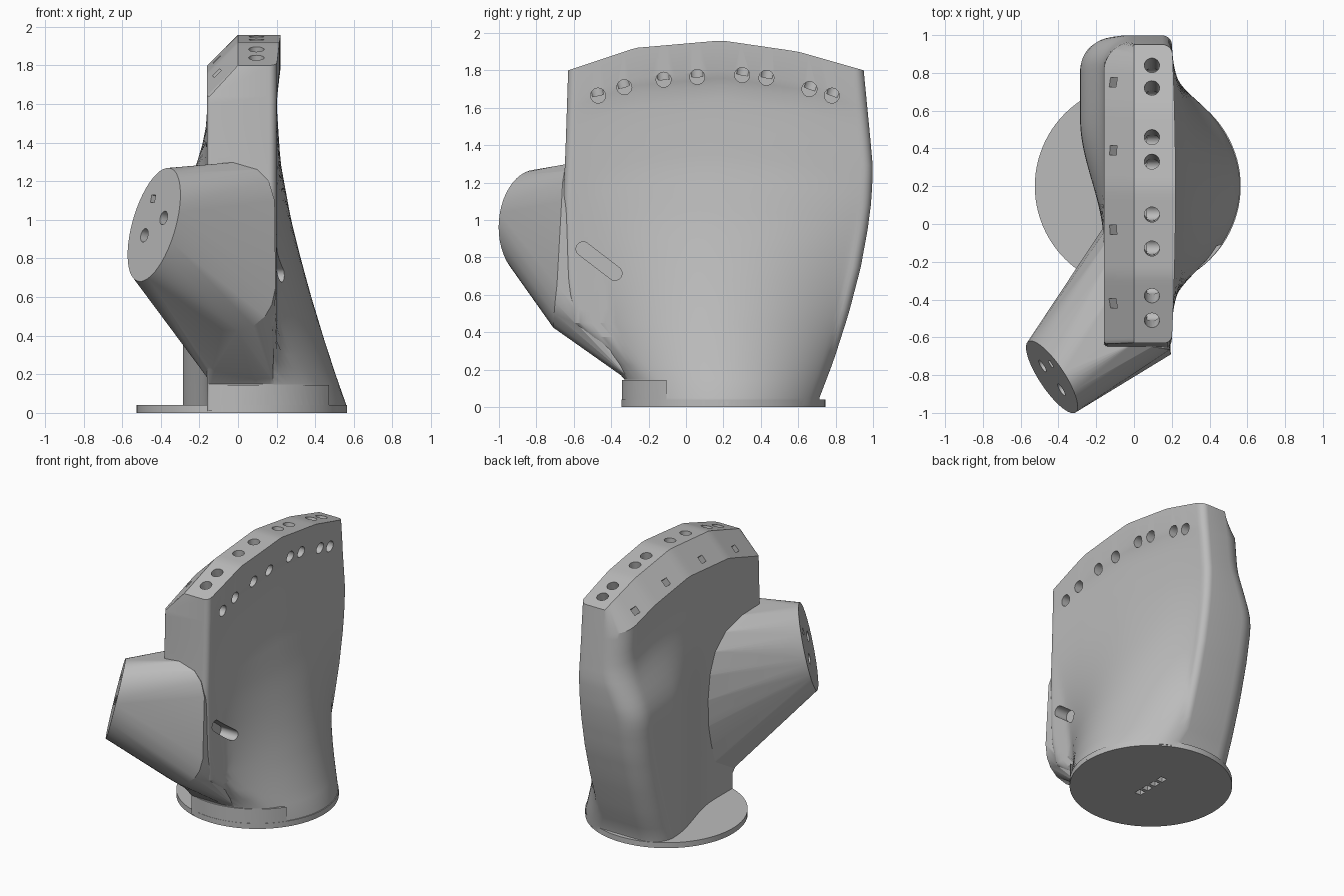
import bpy, bmesh, math
from mathutils import Vector, Matrix

if "Cube" in bpy.data.objects:
    bpy.data.objects.remove(bpy.data.objects["Cube"])

grey = bpy.data.materials.new("plain grey")
grey.use_nodes = True
grey.diffuse_color = (0.5, 0.5, 0.5, 1)
grey.node_tree.nodes["Principled BSDF"].inputs["Base Color"].default_value = (0.5, 0.5, 0.5, 1)


def interp(table, v):
    if v <= table[0][0]:
        return table[0][1]
    for (a, p), (b, q) in zip(table, table[1:]):
        if v <= b:
            return p + (q - p) * (v - a) / (b - a)
    return table[-1][1]


def smooth(a, b, v):
    t = min(1, max(0, (v - a) / (b - a)))
    return t * t * (3 - 2 * t)


def finish(name, bm):
    bmesh.ops.recalc_face_normals(bm, faces=bm.faces)
    mesh = bpy.data.meshes.new(name)
    bm.to_mesh(mesh)
    bm.free()
    mesh.materials.append(grey)
    ob = bpy.data.objects.new(name, mesh)
    bpy.context.collection.objects.link(ob)
    return ob


def hull(name, points):
    bm = bmesh.new()
    for p in points:
        bm.verts.new(p)
    bmesh.ops.convex_hull(bm, input=bm.verts)
    loose = [v for v in bm.verts if not v.link_faces]
    bmesh.ops.delete(bm, geom=loose, context='VERTS')
    return finish(name, bm)


def rod(name, p, q, r, sides=24):
    p, q = Vector(p), Vector(q)
    d = q - p
    m = Matrix.Translation((p + q) / 2) @ d.to_track_quat('Z', 'Y').to_matrix().to_4x4()
    m = m @ Matrix.Rotation(math.pi / 4, 4, 'Z')
    bm = bmesh.new()
    bmesh.ops.create_cone(bm, cap_ends=True, segments=sides, radius1=r, radius2=r,
                          depth=d.length, matrix=m)
    return finish(name, bm)


def boolean(target, other, op):
    mod = target.modifiers.new("boolean", 'BOOLEAN')
    mod.operation, mod.solver, mod.object = op, 'EXACT', other
    bpy.ops.object.select_all(action='DESELECT')
    bpy.context.view_layer.objects.active = target
    target.select_set(True)
    bpy.ops.object.modifier_apply(modifier=mod.name)
    bpy.data.objects.remove(other)


# Side outline and bulge profiles of the palm
TOP = [(-0.63, 1.80), (-0.27, 1.92), (0.19, 1.96), (0.6, 1.9), (0.95, 1.80)]
FRONT = [(0, -0.33), (0.15, -0.33), (0.3, -0.47), (0.45, -0.62), (0.7, -0.645), (1.2, -0.655), (1.96, -0.63)]
BACK = [(0.04, 0.71), (0.25, 0.79), (0.5, 0.87), (0.75, 0.935), (0.95, 0.97), (1.15, 0.99),
        (1.4, 1.0), (1.6, 0.985), (1.96, 0.95)]
WRIST = [(0.03, 0.565), (0.2, 0.505), (0.4, 0.44), (0.6, 0.38), (0.8, 0.325), (1, 0.275), (1.3, 0.22), (1.6, 0.2)]


def corner(e, r):
    return r - math.sqrt(max(0, r * r - (r - e) ** 2)) if e < r else 0


def x_plus(y, z, f, b):
    d = (y - 0.2) / (0.52 + 0.2 * z)
    bulge = max(0, 1 - d * d) ** (0.75 + 0.45 * smooth(0, 0.8, z))
    x = 0.2 + (interp(WRIST, z) - 0.2) * bulge
    x += 0.02 * smooth(1.72, 1.8, z) * max(0, 1 - ((y - 0.18) / 0.8) ** 2)
    return x - corner(y - f, 0.04 + 0.12 * (1 - smooth(0.15, 0.65, z))) - corner(b - y, 0.05)


def x_minus(y, z, f, b):
    x = -0.16 - 0.125 * (1 - smooth(1.0, 1.6, z)) * smooth(-0.1, 0.55, y)
    x += corner(y - f, 0.02) + corner(b - y, 0.16)
    return max(x, 0) if z > 1.9 else x


# Palm: stacked rings, the last one chamfered on one side
levels = [0.01, 0.05] + [0.15 + 0.075 * i for i in range(21)] + [1.72, 1.76, 1.8, 1.96]
N = 56
bm = bmesh.new()
rings = []
for lv in levels:
    f, b = interp(FRONT, lv), interp(BACK, lv)
    ys = [f + (b - f) * (1 - math.cos(math.pi * i / N)) / 2 for i in range(N + 1)]
    loop = [(x_plus(y, lv, f, b), y) for y in ys] + [(x_minus(y, lv, f, b), y) for y in reversed(ys)]
    rings.append([bm.verts.new((x, y, lv + (interp(TOP, y) - 1.96) * smooth(0.8, 1.65, lv)))
                  for x, y in loop])
for lo, hi in zip(rings, rings[1:]):
    for i in range(len(lo)):
        j = (i + 1) % len(lo)
        bm.faces.new((lo[i], lo[j], hi[j], hi[i]))
for ring in (rings[0], rings[-1]):
    for i in range(N):
        bm.faces.new((ring[i], ring[i + 1], ring[2 * N - i], ring[2 * N + 1 - i]))
palm = finish("palm", bm)

# Thumb stub: oval cap blended into the palm
C = Vector((-0.435, -0.81, 0.975))
U, V = Vector((0.088, -0.185, -0.09)), Vector((0.105, -0.05, 0.28))
n = U.cross(V).normalized()
cap = [C + U * math.cos(t * math.pi / 24) + V * math.sin(t * math.pi / 24) for t in range(48)]
root = [(-0.1, -0.6, 1.29), (0, -0.63, 1.3), (0.1, -0.65, 1.26), (0.16, -0.66, 1.2),
        (0.19, -0.665, 1.1), (0.195, -0.69, 0.65), (0.175, -0.7, 0.56), (0.14, -0.705, 0.5),
        (0.08, -0.71, 0.45), (0, -0.71, 0.425), (-0.08, -0.69, 0.43), (-0.15, -0.32, 0.17),
        (0.1, -0.32, 0.15), (0.18, -0.32, 0.17), (-0.15, -0.1, 0.3), (-0.15, -0.05, 0.45),
        (-0.15, -0.01, 0.6), (-0.15, 0, 0.8), (-0.15, -0.03, 0.98), (-0.15, -0.1, 1.13),
        (-0.15, -0.22, 1.23), (-0.14, -0.4, 1.28), (0.1, -0.2, 0.7)]
boolean(palm, hull("thumb_stub", cap + [Vector(p) for p in root]), 'UNION')

# Wrist disc and the raised collar at its front
boolean(palm, rod("wrist_disc", (0.02, 0.2, 0), (0.02, 0.2, 0.04), 0.545, 96), 'UNION')
arc = [math.radians(a) for a in range(-106, -30, 4)]
collar = [(0.02 + 0.543 * math.cos(a), 0.2 + 0.543 * math.sin(a), z) for a in arc for z in (0.02, 0.145)]
boolean(palm, hull("wrist_collar", collar), 'UNION')

# Finger cord channels: in through the top, out through the side
top_y = [-0.51, -0.38, -0.13, 0.05, 0.33, 0.46, 0.72, 0.84]
side = [(-0.47, 1.665), (-0.33, 1.71), (-0.12, 1.75), (0.06, 1.765),
        (0.30, 1.775), (0.43, 1.76), (0.66, 1.70), (0.78, 1.665)]
for ty, (sy, sz) in zip(top_y, side):
    z = interp(TOP, ty)
    d = Vector((0, ty - sy, z - sz))
    entry = Vector((0.095, ty, z))
    boolean(palm, rod("top_hole", entry + d * 0.5, (0.095, sy, sz), 0.04), 'DIFFERENCE')
    boolean(palm, rod("side_hole", (0.07, sy, sz), (0.35, sy, sz), 0.04), 'DIFFERENCE')

# Square pits along the chamfer
for y in (-0.42, -0.03, 0.39, 0.75):
    p = Vector((-0.11, y, interp(TOP, y) - 0.11))
    d = Vector((-0.08, 0, 0.08))
    boolean(palm, rod("pit", p + d, p - d, 0.036, 4), 'DIFFERENCE')

# Thumb cap holes
for x, z, r, sides in ((-0.385, 1.01, 0.036, 24), (-0.485, 0.92, 0.036, 24), (-0.44, 1.11, 0.028, 4)):
    p = Vector((x, C.y - (n.x * (x - C.x) + n.z * (z - C.z)) / n.y, z))
    boolean(palm, rod("cap_hole", p + n * 0.2, p - n * 0.2, r, sides), 'DIFFERENCE')

# Thumb cord slot on the side
slot = [(x, y + 0.038 * math.cos(a * math.pi / 10), z + 0.038 * math.sin(a * math.pi / 10))
        for x in (0.1, 0.35) for y, z in ((-0.55, 0.845), (-0.38, 0.715)) for a in range(20)]
boolean(palm, hull("slot", slot), 'DIFFERENCE')

# Square sockets under the disc
for i in range(4):
    y = 0.2 + 0.075 * (i - 1.5)
    boolean(palm, rod("socket", (0.02, y, -0.05), (0.02, y, 0.1), 0.035, 4), 'DIFFERENCE')

bpy.ops.object.select_all(action='DESELECT')
bpy.context.view_layer.objects.active = palm
palm.select_set(True)
bpy.ops.object.shade_smooth_by_angle(angle=math.radians(25))
